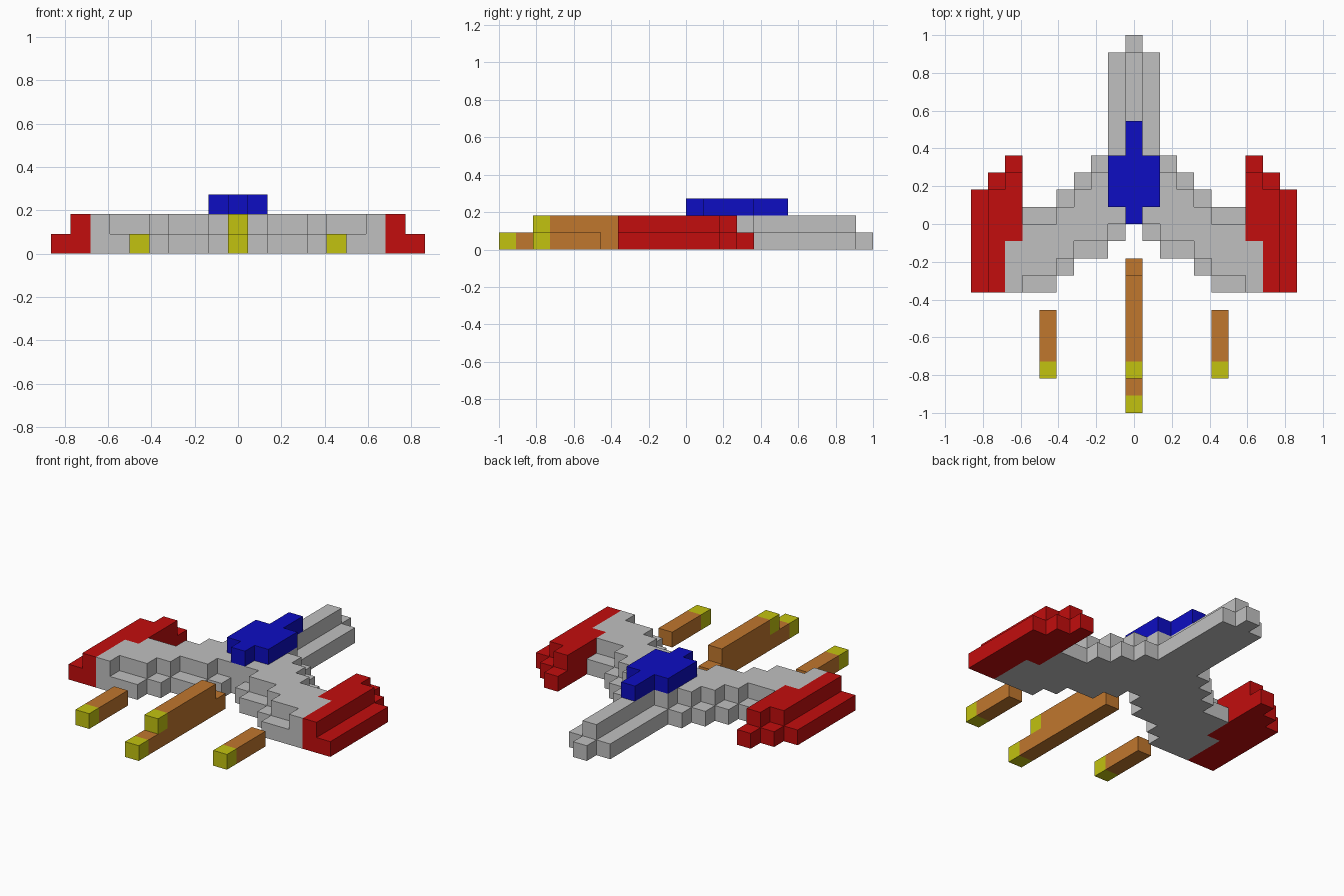
import bpy, bmesh

if "Cube" in bpy.data.objects:
    bpy.data.objects.remove(bpy.data.objects["Cube"], do_unlink=True)

U = 1 / 11  # edge of one block


def material(name, rgb):
    m = bpy.data.materials.new(name)
    m.use_nodes = True
    m.diffuse_color = (*rgb, 1)
    m.node_tree.nodes["Principled BSDF"].inputs["Base Color"].default_value = (*rgb, 1)
    return m


grey = material("light grey", (0.53, 0.53, 0.53))
red = material("red", (0.54, 0.004, 0.004))
blue = material("blue", (0.004, 0.004, 0.54))
orange = material("orange", (0.53, 0.184, 0.027))
yellow = material("yellow", (0.54, 0.54, 0.005))


def half_outline(start, columns):
    """Stepped plan of neighbouring columns, each (outer x, front end y, rear end y)."""
    fore, aft, x = [], [], start
    for outer, y_high, y_low in columns:
        fore += [(x, y_high), (outer, y_high)]
        aft += [(x, y_low), (outer, y_low)]
        x = outer
    return fore + aft[::-1]


def tidy(points):
    """Drop repeated points and points in the middle of straight runs."""
    pts = [p for i, p in enumerate(points) if p != points[i - 1]]
    n = len(pts)
    return [p for i, p in enumerate(pts)
            if not any(pts[i - 1][k] == p[k] == pts[(i + 1) % n][k] for k in (0, 1))]


def slab(name, outline, z, mat, height=1):
    """Extrude a plan outline upwards, all in block units."""
    bm = bmesh.new()
    face = bm.faces.new([bm.verts.new((x * U, y * U, z * U)) for x, y in tidy(outline)])
    top = bmesh.ops.extrude_face_region(bm, geom=[face])["geom"]
    bmesh.ops.translate(bm, vec=(0, 0, height * U),
                        verts=[g for g in top if isinstance(g, bmesh.types.BMVert)])
    bmesh.ops.recalc_face_normals(bm, faces=bm.faces[:])
    mesh = bpy.data.meshes.new(name)
    bm.to_mesh(mesh)
    bm.free()
    mesh.materials.append(mat)
    obj = bpy.data.objects.new(name, mesh)
    bpy.context.collection.objects.link(obj)


def mirrored(points):
    return [(-x, y) for x, y in reversed(points)]


def central(name, columns, z, mat):
    half = half_outline(0, columns)
    slab(name, half + mirrored(half), z, mat)


def pair(name, start, columns, z, mat):
    half = half_outline(start, columns)
    slab("left_" + name, half, z, mat)
    slab("right_" + name, mirrored(half), z, mat)


# Swept hull with long nose, in two layers
central("hull_lower", [(.5, 11, 0), (1.5, 10, -1), (2.5, 4, -2), (3.5, 3, -2),
                       (4.5, 2, -3), (6.5, 1, -4), (7.5, -1, -4)], 0, grey)
central("hull_upper", [(.5, 10, 0), (1.5, 4, 0), (2.5, 3, -1), (3.5, 2, -1),
                       (4.5, 1, -2), (6.5, 0, -3), (7.5, -1, -4)], 1, grey)

# Canopy on top
central("canopy", [(.5, 6, 0), (1.5, 4, 1)], 2, blue)

# Wing tips
pair("wing_tip_lower", 6.5, [(7.5, 4, -1), (8.5, 3, -4), (9.5, 2, -4)], 0, red)
pair("wing_tip_upper", 6.5, [(7.5, 3, -1), (8.5, 2, -4)], 1, red)

# Central double exhaust with bright ends
central("center_exhaust_lower", [(.5, -2, -10)], 0, orange)
central("center_exhaust_lower_end", [(.5, -10, -11)], 0, yellow)
central("center_exhaust_upper", [(.5, -3, -8)], 1, orange)
central("center_exhaust_upper_end", [(.5, -8, -9)], 1, yellow)

# Side exhausts
pair("side_exhaust", 4.5, [(5.5, -5, -8)], 0, orange)
pair("side_exhaust_end", 4.5, [(5.5, -8, -9)], 0, yellow)
